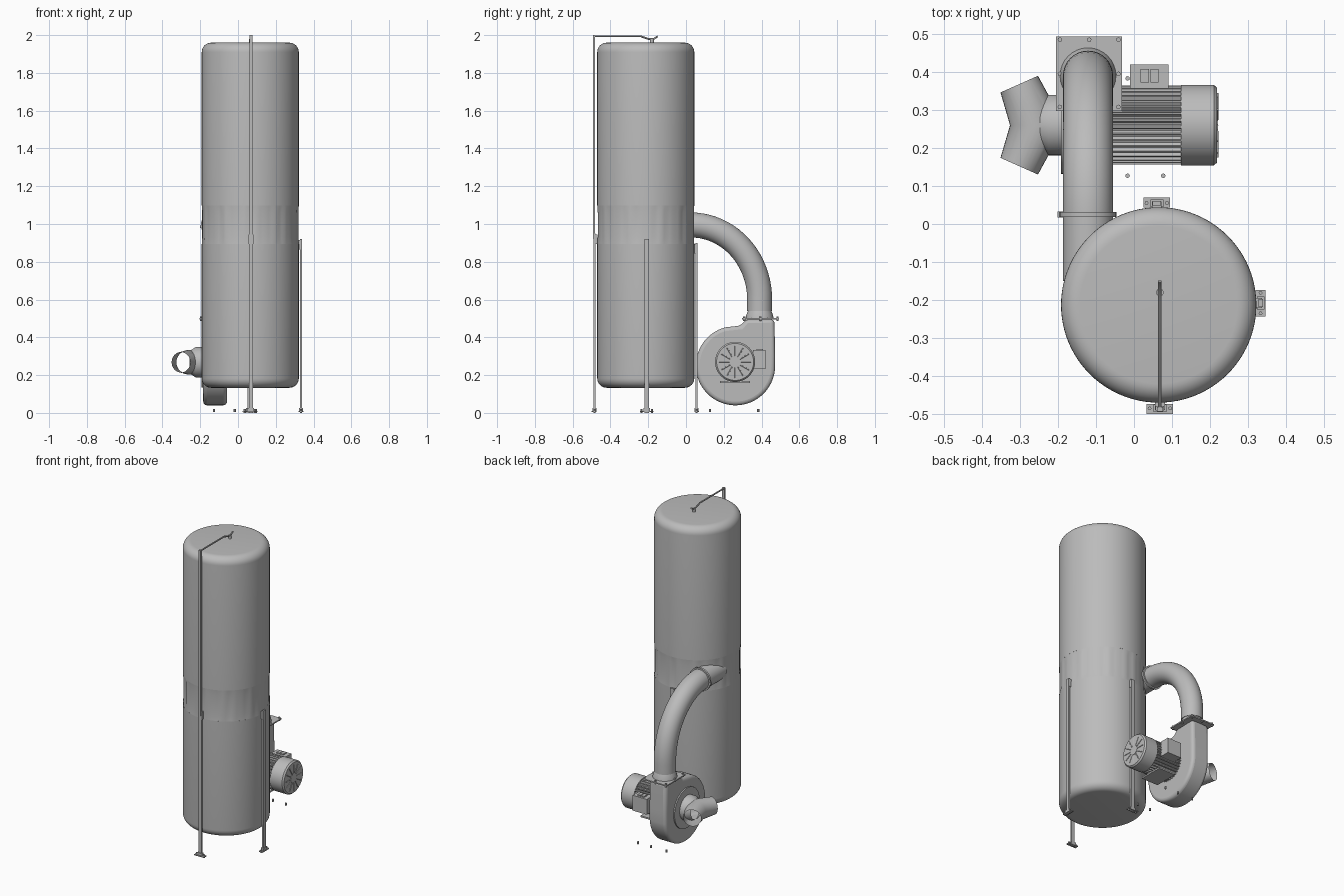
import bpy, bmesh, math
from mathutils import Vector

cube = bpy.data.objects.get("Cube")
if cube:
    bpy.data.objects.remove(cube, do_unlink=True)

grey = bpy.data.materials.new("plain grey")
grey.use_nodes = True
grey.diffuse_color = (0.5, 0.5, 0.5, 1)
grey.node_tree.nodes["Principled BSDF"].inputs["Base Color"].default_value = (0.5, 0.5, 0.5, 1)


def finish(name, bm, smooth=True, bevel=0, fix=True):
    if fix:
        bmesh.ops.recalc_face_normals(bm, faces=bm.faces)
    mesh = bpy.data.meshes.new(name)
    bm.to_mesh(mesh)
    bm.free()
    ob = bpy.data.objects.new(name, mesh)
    bpy.context.collection.objects.link(ob)
    mesh.materials.append(grey)
    if bevel:
        mod = ob.modifiers.new("Bevel", "BEVEL")
        mod.width, mod.segments, mod.limit_method = bevel, 4, "ANGLE"
        mod.angle_limit = math.radians(40)
    if smooth:
        bpy.ops.object.select_all(action="DESELECT")
        ob.select_set(True)
        bpy.context.view_layer.objects.active = ob
        bpy.ops.object.shade_smooth_by_angle(angle=math.radians(35))
    return ob


def box(name, centre, size):
    bm = bmesh.new()
    bmesh.ops.create_cube(bm, size=1)
    bmesh.ops.scale(bm, vec=size, verts=bm.verts)
    bmesh.ops.translate(bm, vec=centre, verts=bm.verts)
    return finish(name, bm, smooth=False)


def loft(name, rings, cap=True):
    """Skin a list of closed rings of points."""
    bm = bmesh.new()
    rows = [[bm.verts.new(p) for p in ring] for ring in rings]
    for a, b in zip(rows, rows[1:]):
        n = len(a)
        for i in range(n):
            bm.faces.new((a[i], a[(i + 1) % n], b[(i + 1) % n], b[i]))
    if cap:
        bm.faces.new(rows[0])
        bm.faces.new(rows[-1])
    return finish(name, bm)


def pipe(name, path, radii, n=32, cap=True):
    """Round pipe along a path that lies in a plane of the axes, mitred at bends."""
    pts = [Vector(p) for p in path]
    if not isinstance(radii, (list, tuple)):
        radii = [radii] * len(pts)
    rings = []
    normal = None
    for i in range(1, len(pts) - 1):
        c = (pts[i] - pts[i - 1]).cross(pts[i + 1] - pts[i])
        if c.length > 1e-7:
            normal = c.normalized()
    if normal is None:
        normal = (pts[-1] - pts[0]).orthogonal().normalized()
    for i, p in enumerate(pts):
        d0 = (p - pts[max(i - 1, 0)]).normalized()
        d1 = (pts[min(i + 1, len(pts) - 1)] - p).normalized()
        t = (d0 + d1).normalized()
        side = normal.cross(t)
        stretch = 1 / max(t.dot(d1 if d1.length else d0), 0.3)
        rings.append([p + radii[i] * (normal * math.cos(a) + side * math.sin(a) * stretch)
                      for a in (2 * math.pi * k / n for k in range(n))])
    return loft(name, rings, cap)


# Filter bags: round stacked profiles about one vertical axis
CX, CY, R = 0.065, -0.213, 0.257


def bag(name, profile, fold=0, cap=True, n=96):
    rings = []
    for j, (r, z) in enumerate(profile):
        wave = fold if 0 < j < len(profile) - 1 else 0
        rings.append([(CX + (r + wave * math.sin(23 * a) * math.sin(5 * a)) * math.cos(a),
                       CY + (r + wave * math.sin(23 * a) * math.sin(5 * a)) * math.sin(a), z)
                      for a in (2 * math.pi * k / n for k in range(n))])
    return loft(name, rings, cap)


corner = [(R - 0.05 + 0.05 * math.cos(a), 0.05 * math.sin(a))
          for a in (math.pi / 2 * k / 8 for k in range(9))]
bag("lower_bag", [(r, 0.183 - h) for r, h in reversed(corner)] + [(R, 0.895)])
bag("upper_bag", [(R, 1.097)] + [(r, 1.91 + h) for r, h in corner])
bag("collar_band", [(R, 0.893), (R - 0.003, 0.93), (R - 0.003, 1.06), (R, 1.099)], fold=0.003, cap=False)

# Legs with foot brackets; dx, dy point away from the bags
legs = {"front": (0.068, -0.485, 0, -1, 0.95), "left": (0.333, CY + 0.005, 1, 0, 0.92),
        "back": (0.06, 0.055, 0, 1, 0.9)}
for key, (x, y, dx, dy, top) in legs.items():
    ax, ay = abs(dx), abs(dy)
    box(key + "_leg", (x, y, top / 2), (0.022 - 0.01 * ax, 0.022 - 0.01 * ay, top))
    box(key + "_foot", (x, y + 0.002 * dy, 0.008), (0.07 - 0.044 * ax, 0.07 - 0.044 * ay, 0.006))
    box(key + "_foot_block", (x, y, 0.016), (0.034 - 0.014 * ax, 0.034 - 0.014 * ay, 0.02))
    box(key + "_clamp", (x - 0.006 * dx, y - 0.006 * dy, top - 0.03),
        (0.026 - 0.006 * ax, 0.026 - 0.006 * ay, 0.05))
    for s in (-0.027, 0.027):
        pipe(key + "_anchor", [(x + s * ay, y + s * ax, 0), (x + s * ay, y + s * ax, 0.02)], 0.005, 8)

# Hanger mast and arm over the top bag
box("mast", (0.068, -0.487, 1.46), (0.016, 0.012, 1.08))
pipe("hanger_arm", [(0.068, -0.487, 1.994), (0.068, -0.24, 1.994), (0.068, -0.2, 1.98),
                    (0.068, -0.17, 1.98), (0.068, -0.15, 1.994)], 0.005, 10)
pipe("hanger_hook", [(0.068, -0.18, 1.958), (0.068, -0.18, 1.98)], 0.01, 12)

# Blower housing: round scroll with a straight outlet, extruded across x
PX, BY, BZ, BR = -0.121, 0.262, 0.25, 0.21
bm = bmesh.new()
outline = [(BY + BR * math.cos(a), BZ + BR * math.sin(a))
           for a in (math.radians(-5 - 250 * k / 48) for k in range(49))]
outline += [(0.29, 0.462), (0.318, 0.495), (0.468, 0.495), (0.472, 0.3)]
face = bm.faces.new([bm.verts.new((-0.184, y, z)) for y, z in outline])
out = bmesh.ops.extrude_face_region(bm, geom=[face])
bmesh.ops.translate(bm, vec=(0.126, 0, 0), verts=[v for v in out["geom"] if isinstance(v, bmesh.types.BMVert)])
finish("blower_housing", bm, bevel=0.02)
pipe("housing_ring", [(-0.192, BY, 0.265), (-0.18, BY, 0.265)], 0.13, 48)

# Outlet flange and studs
box("outlet_flange", (-0.118, 0.395, 0.498), (0.174, 0.196, 0.008))
for x in (-0.195, -0.118, -0.041):
    for y in (0.308, 0.395, 0.485):
        if x != -0.118 or y > 0.45:
            pipe("flange_bolt", [(x, y, 0.487), (x, y, 0.51)], 0.006, 8)

# Elbow duct from the blower to the bag collar
DY, DZ = 0.39, 0.995
pipe("duct_collar", [(PX, DY, 0.5), (PX, DY, 0.52), (PX, DY, 0.54), (PX, DY, 0.555)],
     [0.074, 0.07, 0.062, 0.066])
arc = [(PX, 0.025 + (DY - 0.025) * math.cos(a), 0.6 + (DZ - 0.6) * math.sin(a))
       for a in (math.pi / 2 * k / 20 for k in range(21))]
pipe("elbow_duct", [(PX, DY, 0.54)] + arc + [(PX, -0.15, DZ)], 0.066)
pipe("duct_clamp", [(PX, 0.019, DZ), (PX, 0.032, DZ)], 0.075)
box("duct_clamp_bolt", (-0.194, 0.025, 0.985), (0.014, 0.016, 0.014))

# Twin inlet on the outer face
IY, IZ = 0.26, 0.268
pipe("inlet_trunk", [(-0.18, IY, IZ), (-0.225, IY, IZ), (-0.258, IY, IZ)], [0.08, 0.08, 0.058], cap=False)
pipe("inlet_branches", [(-0.302, IY + 0.108, IZ), (-0.254, IY, IZ), (-0.302, IY - 0.108, IZ)],
     [0.054, 0.066, 0.054], cap=False)

# Motor with lengthwise cooling fins, fan cover, feet and switch box
MY, MZ = 0.26, 0.27
fins = []
for x in (-0.06, 0.13):
    fins.append([(x, MY + r * math.cos(a), MZ + r * math.sin(a))
                 for a, r in ((2 * math.pi * (k + 0.5) / 144, 0.104 if k % 4 < 2 else 0.094)
                              for k in range(144))])
loft("motor_body", fins)
pipe("fan_cover", [(0.124, MY, MZ), (0.21, MY, MZ), (0.219, MY, MZ)], [0.106, 0.106, 0.098], 48)
pipe("fan_cover_hub", [(0.215, MY, MZ), (0.221, MY, MZ)], 0.03, 24)
for k in range(12):
    a = 2 * math.pi * k / 12
    c, s = math.cos(a), math.sin(a)
    pipe("grille_rib", [(0.219, MY + 0.03 * c, MZ + 0.03 * s), (0.219, MY + 0.085 * c, MZ + 0.085 * s)], 0.003, 6)
box("motor_foot", (0.03, MY, 0.164), (0.12, 0.16, 0.01))
box("switch_box", (0.04, 0.388, 0.282), (0.102, 0.064, 0.1))
for x in (0.028, 0.054):
    box("switch_button", (x, 0.39, 0.335), (0.022, 0.035, 0.009))

# Loose floor anchors below the blower
for x, y in ((-0.017, 0.127), (0.077, 0.127), (-0.017, 0.383), (0.077, 0.383), (-0.127, 0.383)):
    pipe("floor_anchor", [(x, y, 0.004), (x, y, 0.02)], 0.006, 8)
